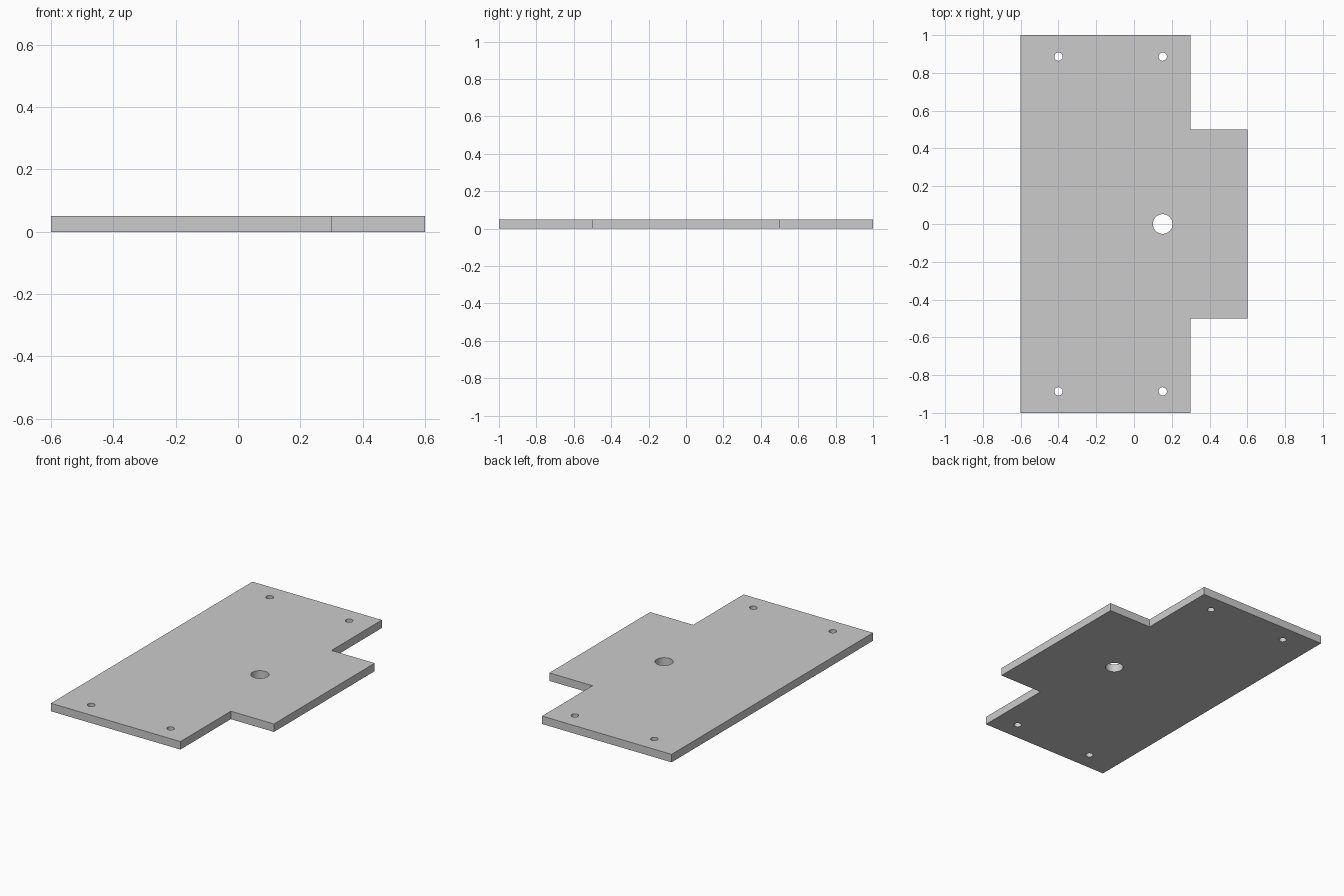
import bpy, bmesh
from math import cos, sin, pi, radians

if "Cube" in bpy.data.objects:
    bpy.data.objects.remove(bpy.data.objects["Cube"])

THICK = 0.05


def circle(x, y, r, n=48):
    return [(x + r * cos(2 * pi * i / n), y + r * sin(2 * pi * i / n)) for i in range(n)]


# Plate outline: long rectangle with a tab on the +x side
half = [(0.6, 0.5), (0.3, 0.5), (0.3, 1.0), (-0.6, 1.0)]
outline = half + [(x, -y) for x, y in reversed(half)]

# One large hole and four small corner mounting holes
loops = [outline, circle(0.152, 0, 0.052)]
loops += [circle(x, y, 0.022, 32) for x in (-0.4, 0.152) for y in (-0.886, 0.886)]

# Filled 2D profile, extruded to the plate thickness
curve = bpy.data.curves.new("mounting_plate_profile", 'CURVE')
curve.dimensions = '2D'
curve.fill_mode = 'BOTH'
curve.extrude = THICK / 2
for pts in loops:
    spline = curve.splines.new('POLY')
    spline.points.add(len(pts) - 1)
    for p, (x, y) in zip(spline.points, pts):
        p.co = (x, y, 0, 1)
    spline.use_cyclic_u = True

plate = bpy.data.objects.new("mounting_plate", curve)
bpy.context.collection.objects.link(plate)
bpy.context.view_layer.objects.active = plate
plate.select_set(True)
bpy.ops.object.convert(target='MESH')
plate = bpy.context.object
plate.name = "mounting_plate"

# Weld caps to walls and rest the plate on z = 0
bm = bmesh.new()
bm.from_mesh(plate.data)
bmesh.ops.remove_doubles(bm, verts=bm.verts, dist=1e-5)
bmesh.ops.translate(bm, verts=bm.verts, vec=(0, 0, THICK / 2))
bmesh.ops.recalc_face_normals(bm, faces=bm.faces)
bmesh.ops.dissolve_limit(bm, angle_limit=radians(0.5), verts=bm.verts, edges=bm.edges)
bm.to_mesh(plate.data)
bm.free()
bpy.ops.object.shade_smooth_by_angle(angle=radians(30))
